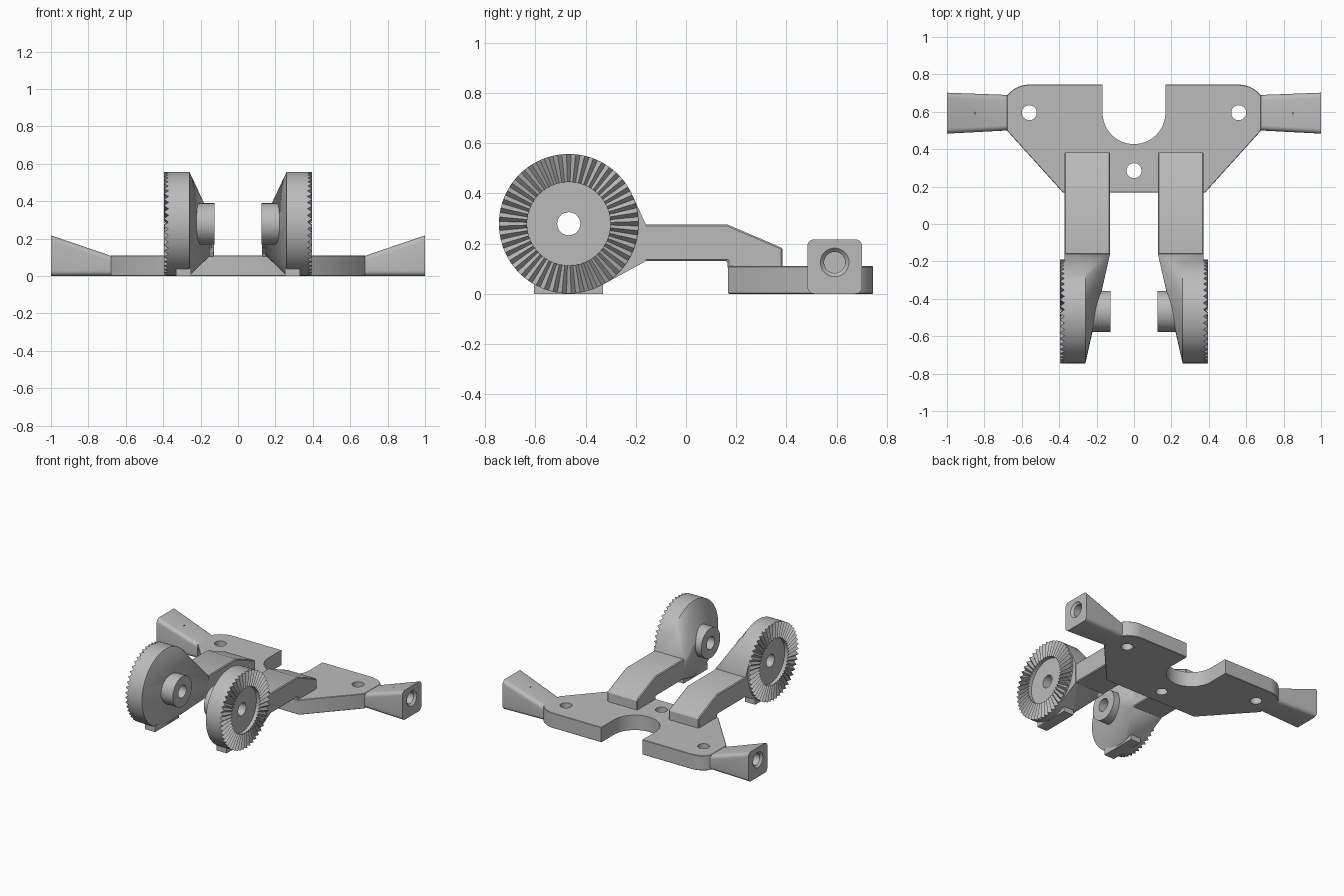
import bpy, bmesh, math
from mathutils import Vector

cube = bpy.data.objects.get("Cube")
if cube:
    bpy.data.objects.remove(cube, do_unlink=True)

GREY = (0.5, 0.5, 0.5, 1)
mat = bpy.data.materials.new("light grey")
mat.use_nodes = True
mat.diffuse_color = GREY
mat.node_tree.nodes["Principled BSDF"].inputs["Base Color"].default_value = GREY

HUB_Y, HUB_Z, HUB_R = -0.467, 0.279, 0.278
LEG_IN, LEG_OUT = 0.128, 0.372


def make(name, bm):
    bmesh.ops.recalc_face_normals(bm, faces=bm.faces)
    me = bpy.data.meshes.new(name)
    bm.to_mesh(me)
    bm.free()
    me.materials.append(mat)
    ob = bpy.data.objects.new(name, me)
    bpy.context.collection.objects.link(ob)
    return ob


def loft(name, sections):
    """Closed solid through rings of points."""
    bm = bmesh.new()
    rings = [[bm.verts.new(p) for p in s] for s in sections]
    for a, b in zip(rings, rings[1:]):
        for i in range(len(a)):
            j = (i + 1) % len(a)
            bm.faces.new((a[i], a[j], b[j], b[i]))
    bm.faces.new(rings[0])
    bm.faces.new(rings[-1])
    return make(name, bm)


def ring_x(x, y, z, r, n=96):
    return [(x, y + r * math.cos(math.tau * i / n), z + r * math.sin(math.tau * i / n)) for i in range(n)]


def ring_z(x, y, z, r, n=48):
    return [(x + r * math.cos(math.tau * i / n), y + r * math.sin(math.tau * i / n), z) for i in range(n)]


def bevel(ob, width, segments=1):
    m = ob.modifiers.new("bevel", "BEVEL")
    m.width, m.segments, m.limit_method = width, segments, "ANGLE"
    m.angle_limit = math.radians(35)


def cut(ob, cutter):
    cutter.hide_render = True
    m = ob.modifiers.new("cut", "BOOLEAN")
    m.operation, m.solver, m.object = "DIFFERENCE", "EXACT", cutter


def finish(ob, cutters=(), mirror=True):
    """Cut, mirror, apply everything and shade."""
    for c in cutters:
        cut(ob, c)
    if mirror:
        m = ob.modifiers.new("mirror", "MIRROR")
        m.use_mirror_merge = False
    bpy.context.view_layer.update()
    me = bpy.data.meshes.new_from_object(ob.evaluated_get(bpy.context.evaluated_depsgraph_get()))
    ob.modifiers.clear()
    ob.data = me
    for c in cutters:
        bpy.data.objects.remove(c, do_unlink=True)
    bpy.ops.object.select_all(action="DESELECT")
    ob.select_set(True)
    bpy.context.view_layer.objects.active = ob
    bpy.ops.object.shade_smooth_by_angle(angle=math.radians(25))


# Base plate with rounded back corners, U notch and three screw holes
half = [(0.38, 0.168), (0.68, 0.5), (0.68, 0.685)]
for i in range(13):
    a = math.radians(38 + 52 * i / 12)
    half.append((0.56 + 0.15 * math.cos(a), 0.595 + 0.15 * math.sin(a)))
outline = half + [(-x, y) for x, y in reversed(half)]
plate = loft("base_plate", [[(x, y, z) for x, y in outline] for z in (0, 0.11)])
bevel(plate, 0.012)
notch = [(0.168, 0.9)]
for i in range(33):
    a = -math.pi * i / 32
    notch.append((0.168 * math.cos(a), 0.595 + 0.168 * math.sin(a)))
notch.append((-0.168, 0.9))
cutters = [loft("notch_cutter", [[(x, y, z) for x, y in notch] for z in (-0.1, 0.3)])]
for x, y in ((0.56, 0.595), (-0.56, 0.595), (0, 0.285)):
    cutters.append(loft("screw_hole_cutter", [ring_z(x, y, z, 0.04) for z in (-0.1, 0.3)]))
finish(plate, cutters, mirror=False)


# Side arms flaring out to square ends with a chamfered blind hole
def rounded_section(x, y0, y1, z1, r=0.028, n=6):
    pts = []
    corners = ((y1 - r, z1 - r), (y0 + r, z1 - r), (y0 + r, r), (y1 - r, r))
    for k, (cy, cz) in enumerate(corners):
        for i in range(n + 1):
            a = math.pi / 2 * (k + i / n)
            pts.append((x, cy + r * math.cos(a), cz + r * math.sin(a)))
    return pts


arm = loft("side_arm", [rounded_section(0.64, 0.505, 0.685, 0.108),
                        rounded_section(0.68, 0.5, 0.69, 0.108),
                        rounded_section(1.0, 0.483, 0.702, 0.217)])
socket = loft("socket_cutter", [ring_x(x, 0.592, 0.125, r, 48) for x, r in
                                ((0.85, 0.042), (0.985, 0.042), (1.0, 0.057), (1.02, 0.057))])
finish(arm, [socket])

# Cranked legs
profile = [(-0.165, 0.13), (0.165, 0.13), (0.165, 0.1), (0.385, 0.1),
           (0.385, 0.182), (0.165, 0.276), (-0.165, 0.276)]
leg = loft("leg", [[(x, y, z) for y, z in profile] for x in (LEG_IN, LEG_OUT)])
bevel(leg, 0.006)
finish(leg)

# Wheel body: hull between the disc and the end of the leg, recessed and bored
bm = bmesh.new()
points = ring_x(0.26, HUB_Y, HUB_Z, HUB_R) + ring_x(LEG_OUT, HUB_Y, HUB_Z, HUB_R)
points += [(x, -0.16, z) for x in (LEG_IN, LEG_OUT) for z in (0.13, 0.276)]
for p in points:
    bm.verts.new(p)
bmesh.ops.convex_hull(bm, input=bm.verts)
bmesh.ops.dissolve_limit(bm, angle_limit=0.002, verts=bm.verts, edges=bm.edges)
body = make("wheel_body", bm)
recess = loft("recess_cutter", [ring_x(x, HUB_Y, HUB_Z, 0.166) for x in (0.36, 0.5)])
bore = loft("bore_cutter", [ring_x(x, HUB_Y, HUB_Z, 0.046, 48) for x in (0.05, 0.5)])
finish(body, [recess, bore])

# Boss on the inner face
boss = loft("hub_boss", [ring_x(x, HUB_Y, HUB_Z, 0.11, 64) for x in (0.126, 0.27)])
bore = loft("bore_cutter", [ring_x(x, HUB_Y, HUB_Z, 0.046, 48) for x in (0.05, 0.5)])
finish(boss, [bore])

# Ring of radial teeth on the outer face
TEETH, TIP, DEPTH = 48, 0.396, 0.024
bm = bmesh.new()
loops = []
for i in range(TEETH * 2):
    a = math.tau * (i + 0.5) / (TEETH * 2)
    loop = []
    for r, top in ((0.166, False), (HUB_R, False), (HUB_R, True), (0.166, True)):
        x = TIP - (DEPTH * r / HUB_R if i % 2 else 0) if top else 0.366
        loop.append(bm.verts.new((x, HUB_Y + r * math.cos(a), HUB_Z + r * math.sin(a))))
    loops.append(loop)
for a, b in zip(loops, loops[1:] + loops[:1]):
    for k in range(4):
        bm.faces.new((a[k], a[k - 1], b[k - 1], b[k]))
finish(make("tooth_ring", bm))

# Small flat feet under the wheels
foot = loft("foot", [[(x, y, z) for x, y in ((0.25, -0.605), (0.332, -0.605), (0.332, -0.33), (0.25, -0.33))]
                     for z in (0, 0.045)])
finish(foot)
